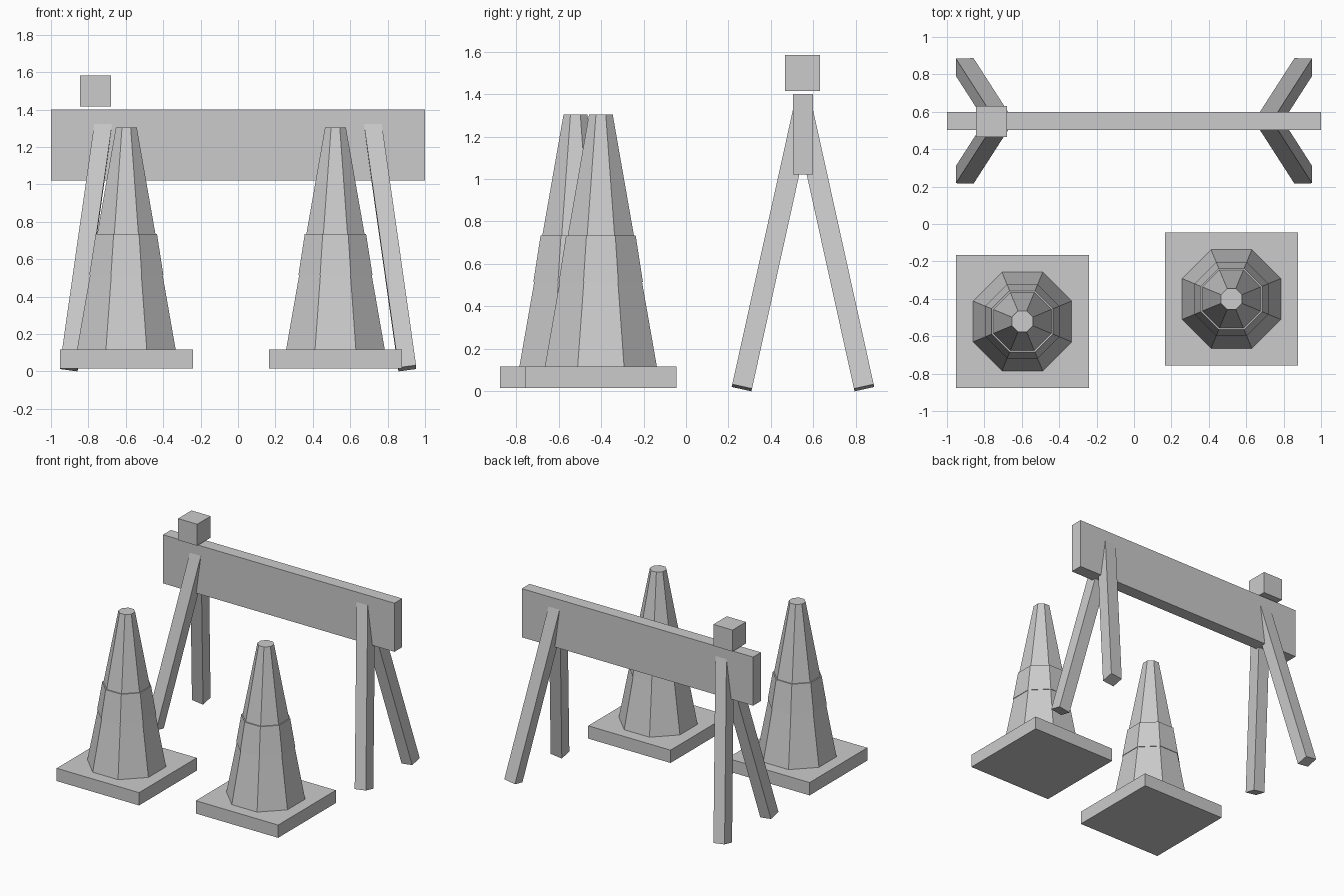
import bpy, math
from mathutils import Matrix, Vector

if "Cube" in bpy.data.objects:
    bpy.data.objects.remove(bpy.data.objects["Cube"])


def box(name, center, size):
    bpy.ops.mesh.primitive_cube_add(size=1)
    ob = bpy.context.object
    ob.name = name
    ob.data.transform(Matrix.Diagonal((*size, 1)))
    ob.location = center
    return ob


def octagon_frustum(name, x, y, z0, z1, a0, a1):
    # a0 / a1 are flat-to-centre distances; flats face the axes
    k = 1 / math.cos(math.pi / 8)
    bpy.ops.mesh.primitive_cone_add(vertices=8, radius1=a0 * k, radius2=a1 * k, depth=z1 - z0)
    ob = bpy.context.object
    ob.name = name
    ob.data.transform(Matrix.Rotation(math.pi / 8, 4, 'Z'))
    ob.location = (x, y, (z0 + z1) / 2)
    return ob


def leg(name, foot, top, width):
    foot, top = Vector(foot), Vector(top)
    w = (top - foot).normalized()
    u = (Vector((1, 0, 0)) - w * w.x).normalized()
    v = w.cross(u)
    ob = box(name, (0, 0, 0), (width, width, (top - foot).length))
    rot = Matrix((u, v, w)).transposed().to_4x4()
    ob.matrix_world = Matrix.Translation((foot + top) / 2) @ rot


# Barricade board and warning lamp block
MID_Y = 0.551
box("barrier_board", (0, MID_Y, 1.211), (2.0, 0.096, 0.38))
box("lamp_block", (-0.762, MID_Y - 0.002, 1.499), (0.166, 0.166, 0.168))

# Four splayed legs
for sx, side in ((-1, "left"), (1, "right")):
    for sy, end in ((-1, "front"), (1, "back")):
        leg(f"{end}_{side}_leg", (sx * 0.905, MID_Y + sy * 0.288, 0.0165),
            (sx * 0.72, MID_Y, 1.32), 0.095)

# Two traffic cones: square foot, tapered body, raised sleeve
for tag, x, y in (("left", -0.597, -0.521), ("right", 0.521, -0.401)):
    box(f"{tag}_cone_base", (x, y, 0.066), (0.712, 0.712, 0.1))
    octagon_frustum(f"{tag}_cone_body", x, y, 0.115, 1.303, 0.264, 0.056)
    octagon_frustum(f"{tag}_cone_sleeve", x, y, 0.515, 0.734, 0.198, 0.164)
